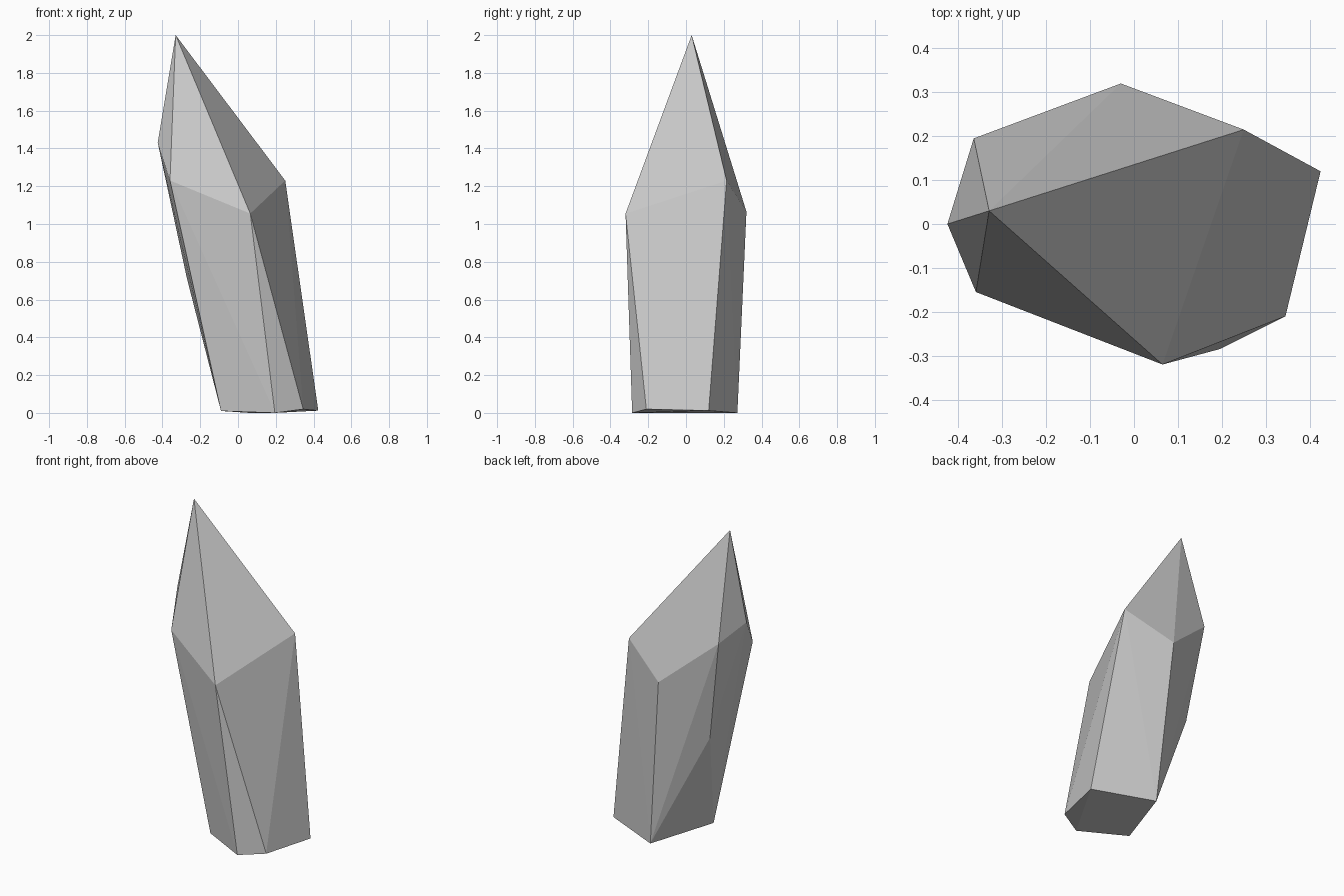
import bpy
import bmesh

default_cube = bpy.data.objects.get("Cube")
if default_cube:
    bpy.data.objects.remove(default_cube, do_unlink=True)


def make_material(name, colour):
    material = bpy.data.materials.new(name)
    material.use_nodes = True
    material.diffuse_color = colour
    material.node_tree.nodes["Principled BSDF"].inputs["Base Color"].default_value = colour
    return material


def make_faceted_stone(name, rings, material):
    """Wrap flat facets around the corner points of a convex stone."""
    bm = bmesh.new()
    for ring in rings:
        for corner in ring:
            bm.verts.new(corner)
    bmesh.ops.convex_hull(bm, input=bm.verts[:])
    bmesh.ops.recalc_face_normals(bm, faces=bm.faces[:])
    mesh = bpy.data.meshes.new(name)
    bm.to_mesh(mesh)
    bm.free()
    mesh.materials.append(material)
    stone = bpy.data.objects.new(name, mesh)
    bpy.context.collection.objects.link(stone)
    return stone


# Pointed tip, leaning to one side
tip = [(-0.33, 0.03, 2.0)]

# Uneven shoulder where the shaft meets the point
shoulder = [
    (-0.425, 0.0, 1.43),
    (-0.36, -0.155, 1.23),
    (0.065, -0.32, 1.055),
    (0.25, 0.215, 1.23),
    (-0.03, 0.32, 1.065),
    (-0.365, 0.195, 1.35),
]

# Chipped corner part way down the back of the shaft
chip = [(-0.27, 0.145, 0.71)]

# Rough broken base
base = [
    (-0.09, -0.148, 0.01),
    (0.195, -0.285, 0.0),
    (0.345, -0.21, 0.02),
    (0.425, 0.12, 0.012),
    (0.17, 0.226, 0.004),
    (0.06, 0.272, 0.0),
]

grey = make_material("pale grey stone", (0.6, 0.6, 0.6, 1.0))
make_faceted_stone("crystal_shard", [tip, shoulder, chip, base], grey)
